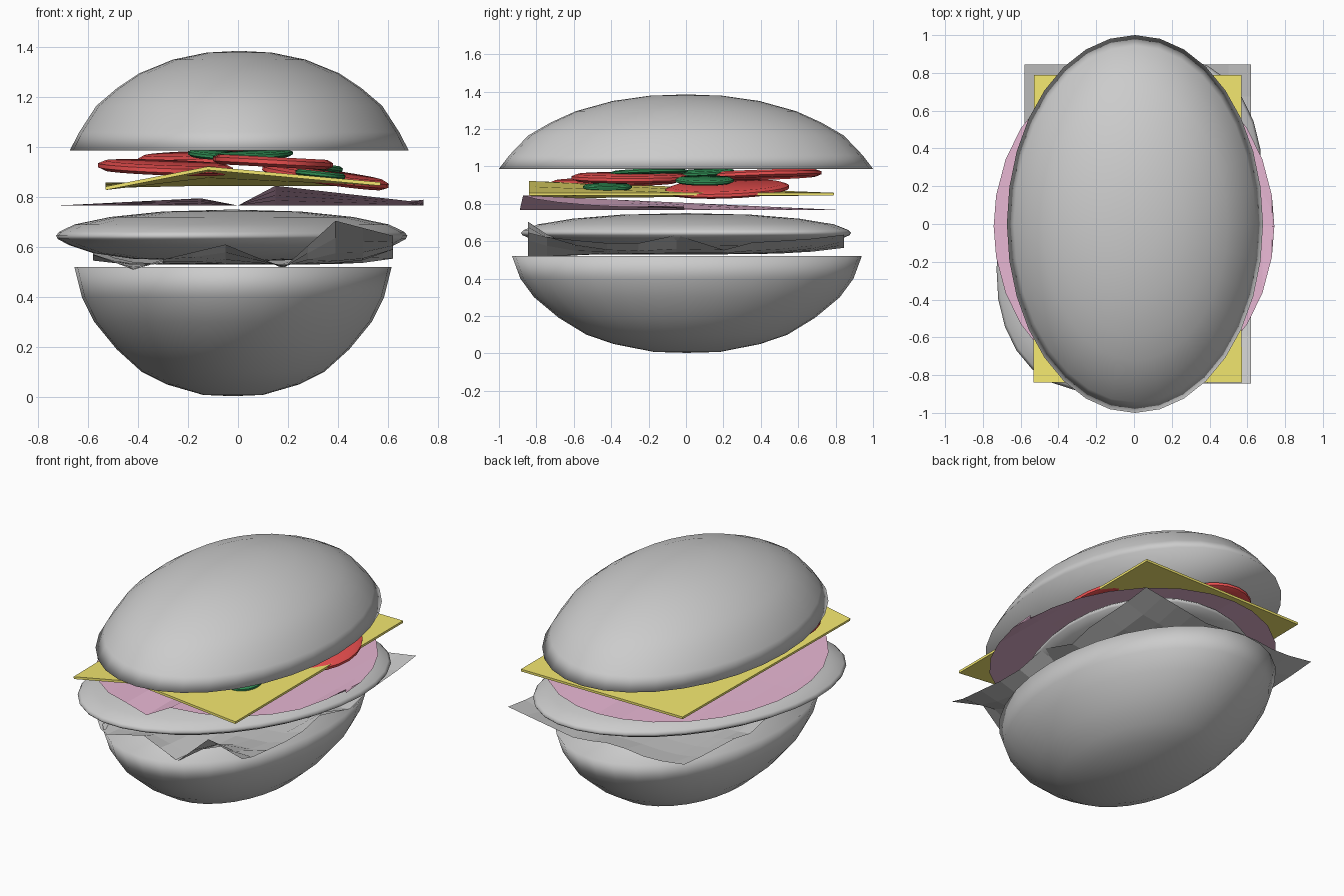
import bpy, bmesh, math
from mathutils import Matrix

if "Cube" in bpy.data.objects:
    bpy.data.objects.remove(bpy.data.objects["Cube"])


def finish(name, bm, color=None, smooth=None):
    me = bpy.data.meshes.new(name)
    bm.to_mesh(me)
    bm.free()
    ob = bpy.data.objects.new(name, me)
    bpy.context.collection.objects.link(ob)
    if color:
        mat = bpy.data.materials.get(color[0]) or bpy.data.materials.new(color[0])
        mat.diffuse_color = (*color[1], 1)
        mat.use_nodes = True
        mat.node_tree.nodes["Principled BSDF"].inputs["Base Color"].default_value = mat.diffuse_color
        me.materials.append(mat)
    if smooth is not None:
        bpy.context.view_layer.objects.active = ob
        ob.select_set(True)
        bpy.ops.object.shade_smooth_by_angle(angle=math.radians(smooth))
        ob.select_set(False)
    return ob


def lathe(name, profile, loc=(0, 0, 0), stretch=1.0, rot=(0, 0, 0), color=None, smooth=180, n=32):
    """Revolve (radius, z) points about z, stretch along y, then rotate and place."""
    bm = bmesh.new()
    rings = [[bm.verts.new((r * math.cos(math.tau * i / n), stretch * r * math.sin(math.tau * i / n), z))
              for i in range(n)] for r, z in profile]
    for a, b in zip(rings, rings[1:]):
        for i in range(n):
            j = (i + 1) % n
            bm.faces.new((a[i], a[j], b[j], b[i]))
    bmesh.ops.remove_doubles(bm, verts=bm.verts, dist=1e-5)
    bmesh.ops.recalc_face_normals(bm, faces=bm.faces)
    m = Matrix.Translation(loc)
    for ang, ax in zip(reversed(rot), "ZYX"):
        m = m @ Matrix.Rotation(math.radians(ang), 4, ax)
    bm.transform(m)
    return finish(name, bm, color, smooth)


def sheet(name, xs, ts, point, color=None):
    """Open sheet over a grid of x columns and -1..1 rows."""
    bm = bmesh.new()
    g = [[bm.verts.new(point(x, t)) for t in ts] for x in xs]
    for i in range(len(xs) - 1):
        for j in range(len(ts) - 1):
            bm.faces.new((g[i][j], g[i + 1][j], g[i + 1][j + 1], g[i][j + 1]))
    bmesh.ops.remove_doubles(bm, verts=bm.verts, dist=1e-5)
    return finish(name, bm, color)


def lerp(pts, x):
    """Piecewise linear lookup."""
    for (x0, y0), (x1, y1) in zip(pts, pts[1:]):
        if x <= x1:
            return y0 + (y1 - y0) * max(0, (x - x0) / (x1 - x0))
    return pts[-1][1]


YELLOW = ("cheese_yellow", (0.9, 0.8, 0.16))
PINK = ("ham_pink", (0.8, 0.47, 0.65))
RED = ("tomato_red", (0.85, 0.08, 0.08))
GREEN = ("pickle_green", (0.03, 0.27, 0.09))

# Buns
lathe("bottom_bun", [(0, .003), (.12, .008), (.265, .05), (.365, .1), (.465, .19), (.555, .3),
                     (.605, .4), (.635, .52), (0, .52)], (-.02, .005, 0), 1.472)
lathe("top_bun", [(0, .987), (.678, .987), (.64, 1.06), (.572, 1.165), (.49, 1.235), (.4, 1.295),
                  (.265, 1.35), (.13, 1.378), (0, 1.385)], (.005, 0, 0), 1.475)

# Patty, turned slightly
lathe("patty", [(0, .54), (.36, .553), (.5, .575), (.59, .608), (.63, .632), (.636, .645), (.625, .66),
                (.57, .69), (.44, .72), (.25, .742), (0, .75)], (-.025, 0, 0), 1.47, (0, 0, -26))

# Crumpled lettuce leaf
front = [(-.58, .57), (-.42, .51), (-.3, .55), (-.05, .61), (.18, .515), (.39, .705), (.62, .645)]
back = [(-.58, .6), (-.35, .57), (-.1, .6), (.15, .56), (.4, .6), (.62, .635)]
side = [(-1, .53), (-.85, .62), (-.36, .575), (-.06, .615), (.24, .55), (.42, .59), (1, .64)]


def leaf(x, t):
    z = .53 + (lerp(back if t > 0 else front, x) - .53) * t ** 4
    z += (lerp(side, t) - .53) * (abs(x) / .6) ** 6 * (1 - t * t)
    round_corner = 1 - .3 * max(0, (-x - .3) / .28) if t < 0 else 1
    return x, t * .845 * round_corner, z


sheet("lettuce", [-.58, -.5, -.42, -.3, -.18, -.05, .06, .18, .28, .39, .5, .62],
      [-1, -.88, -.7, -.5, -.3, -.06, .24, .42, .6, .8, 1], leaf)

# Ham slice with a fold at the front
ham_z = [(-.74, .766), (-.68, .768), (-.15, .795), (0, .766), (.15, .845), (.7, .782), (.745, .79)]


def ham(x, t):
    y = t * .877 * math.sqrt(max(0, 1 - (x / .743) ** 2)) - .012
    return x, y, .766 + (lerp(ham_z, x) - .766) * (1 - t) / 2


sheet("ham", [-.743, -.73, -.68, -.6, -.48, -.32, -.15, 0, .15, .32, .48, .6, .68, .73, .743],
      [-1, -.5, 0, .5, 1], ham, PINK)


# Square cheese slice, creased along its length
def slice_point(x, t):
    crease = lerp([(-.53, .835), (-.12, .915), (.57, .852)], x)
    return x, t * .815 - .025, crease + (.852 - crease) * (1 + t) / 2


cheese = sheet("cheese", [-.53, -.12, .2, .57], [-1, 0, 1], slice_point, YELLOW)
mod = cheese.modifiers.new("thickness", "SOLIDIFY")
mod.thickness = .014
mod.offset = 0


# Tomato and pickle slices
def disc(name, x, y, z, r, stretch, h, rot, color):
    lathe(name, [(0, -h), (.9 * r, -h), (r, -h * .4), (r, h * .4), (.9 * r, h), (0, h)],
          (x, y, z), stretch, rot, color, 35, 24)


tomatoes = [(-.29, -.38, .918, .27, (2, 2, 0)), (.35, .22, .88, .255, (2, 8, 0)),
            (-.15, .4, .955, .25, (2, -2, 0)), (.14, -.3, .94, .24, (0, 3, 0))]
for i, (x, y, z, r, rot) in enumerate(tomatoes):
    disc(f"tomato_{i + 1}", x, y, z, r, 1.3, .02, rot, RED)

pickles = [(.06, -.2, .968, .16, (2, -3, 0)), (.33, -.42, .89, .1, (0, 6, 0)),
           (-.08, .1, .968, .12, (3, 4, 0)), (.3, .1, .925, .12, (0, 8, 0))]
for i, (x, y, z, r, rot) in enumerate(pickles):
    disc(f"pickle_{i + 1}", x, y, z, r, 1.3, .013, rot, GREEN)
